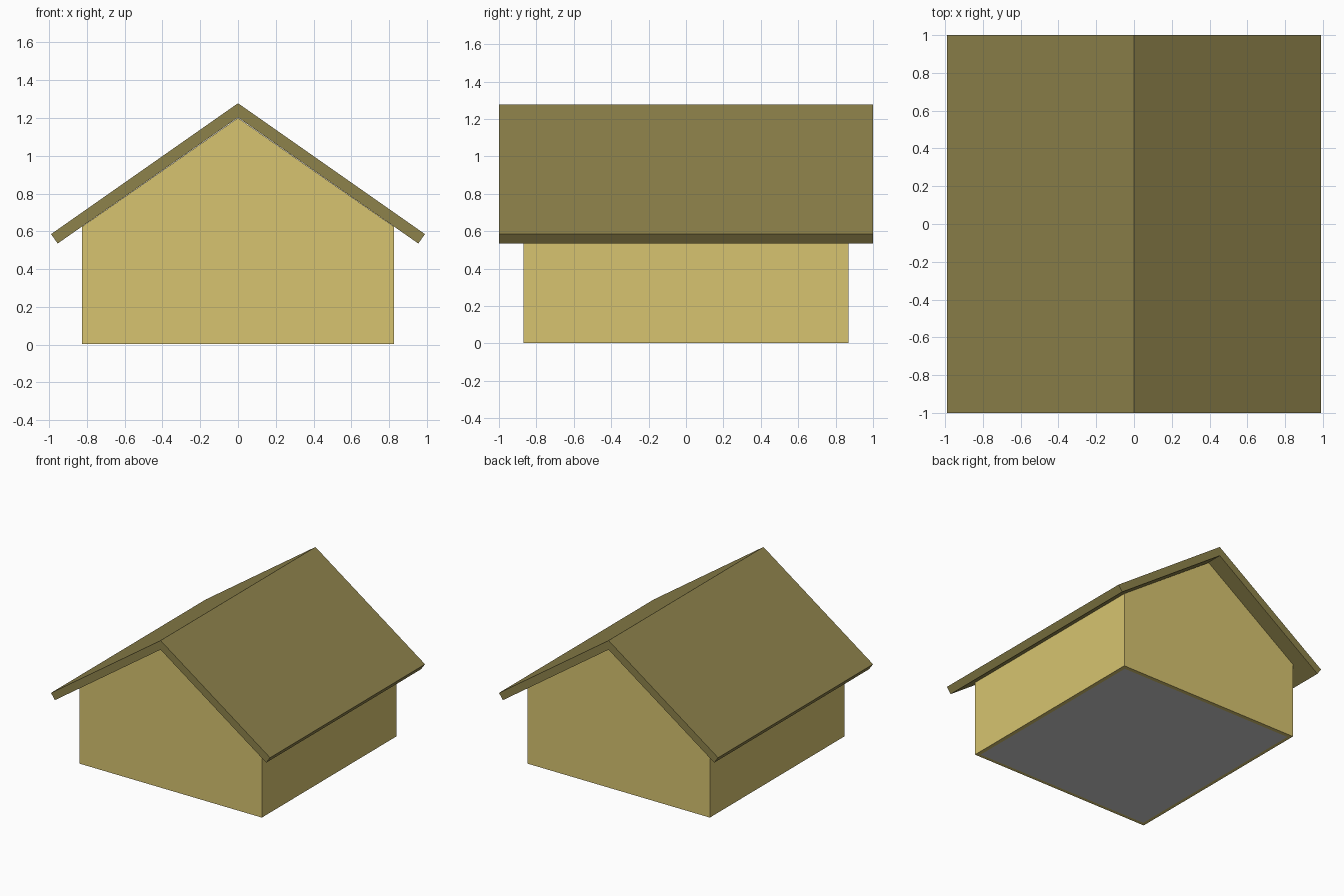
import bpy, bmesh

if "Cube" in bpy.data.objects:
    bpy.data.objects.remove(bpy.data.objects["Cube"])


def material(name, color):
    m = bpy.data.materials.new(name)
    m.diffuse_color = (*color, 1)
    m.use_nodes = True
    m.node_tree.nodes["Principled BSDF"].inputs["Base Color"].default_value = m.diffuse_color
    return m


def finish(name, bm, mat=None):
    mesh = bpy.data.meshes.new(name)
    bm.to_mesh(mesh)
    bm.free()
    if mat:
        mesh.materials.append(mat)
    ob = bpy.data.objects.new(name, mesh)
    bpy.context.collection.objects.link(ob)
    return ob


def extrude_profile(name, profile, half_depth, mat):
    """Extrude an x-z outline symmetrically along y."""
    bm = bmesh.new()
    face = bm.faces.new([bm.verts.new((x, -half_depth, z)) for x, z in profile])
    res = bmesh.ops.extrude_face_region(bm, geom=[face], use_keep_orig=True)
    verts = [v for v in res["geom"] if isinstance(v, bmesh.types.BMVert)]
    bmesh.ops.translate(bm, verts=verts, vec=(0, 2 * half_depth, 0))
    bmesh.ops.recalc_face_normals(bm, faces=bm.faces)
    return finish(name, bm, mat)


def mirrored(half):
    """Complete a right-hand outline; points on x = 0 are not doubled."""
    return half + [(-x, z) for x, z in reversed(half) if x]


wall_mat = material("wall_paint", (0.68, 0.55, 0.16))
roof_mat = material("roof_paint", (0.27, 0.225, 0.07))

HX, HY, LIFT, INSET = 0.825, 0.87, 0.002, 0.03

# Solid gabled body
extrude_profile("walls", mirrored([(0, 1.2), (HX, 0.625), (HX, LIFT)]), HY, wall_mat)

# Folded roof slab with overhanging eaves
extrude_profile("roof", mirrored([(0, 1.278), (0.99, 0.585), (0.955, 0.535), (0, 1.203)][:3])
                [:3] + [(0, 1.203), (-0.955, 0.535), (-0.99, 0.585)], 1.0, roof_mat)

# Floor plate under the body
bm = bmesh.new()
bm.faces.new([bm.verts.new((x * (HX - INSET), y * (HY - INSET), 0)) for x, y in
              ((-1, -1), (-1, 1), (1, 1), (1, -1))])
finish("floor", bm)
